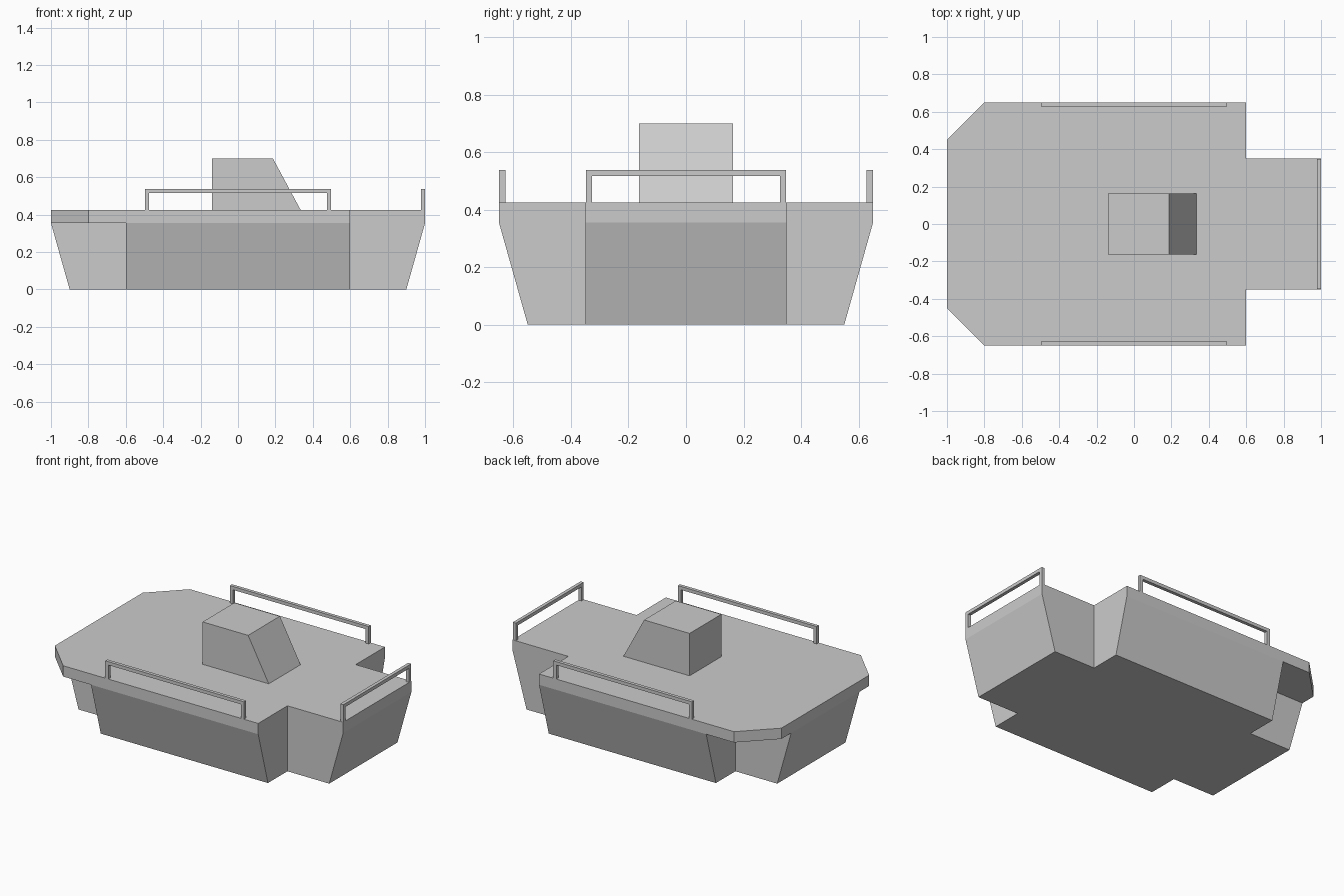
import bpy
import bmesh
from mathutils import Vector

if "Cube" in bpy.data.objects:
    bpy.data.objects.remove(bpy.data.objects["Cube"])

MID, DECK = 0.355, 0.425   # top of sloped sides, deck level


def finish(name, bm):
    bmesh.ops.remove_doubles(bm, verts=bm.verts, dist=1e-5)
    bmesh.ops.recalc_face_normals(bm, faces=bm.faces)
    mesh = bpy.data.meshes.new(name)
    bm.to_mesh(mesh)
    bm.free()
    obj = bpy.data.objects.new(name, mesh)
    bpy.context.collection.objects.link(obj)
    return obj


def ring(bm, pts, z):
    return [bm.verts.new((x, y, z)) for x, y in pts]


def bridge(bm, a, b):
    for i in range(len(a)):
        j = (i + 1) % len(a)
        bm.faces.new((a[i], a[j], b[j], b[i]))


def extrude_profile(name, pts, move):
    bm = bmesh.new()
    a = [bm.verts.new(p) for p in pts]
    b = [bm.verts.new(Vector(p) + Vector(move)) for p in pts]
    bm.faces.new(a)
    bm.faces.new(b)
    bridge(bm, a, b)
    return finish(name, bm)


def cross(hx, hy):
    half = [(-hx, 0.35), (-hx, -0.35), (-0.6, -0.35), (-0.6, -hy), (0.6, -hy), (0.6, -0.35)]
    return half + [(-x, -y) for x, y in half]


# hull: cross-shaped, flared sides, with an overhanging chamfered deck at one end
bm = bmesh.new()
bottom = ring(bm, cross(0.9, 0.55), 0)
middle = ring(bm, cross(1.0, 0.65), MID)
bridge(bm, bottom, middle)
bm.faces.new(bottom)
side = [(-1, -0.35), (-1, -0.45), (-0.8, -0.65), (-0.6, -0.65),
        (0.6, -0.65), (0.6, -0.35), (1, -0.35)]
outline = side + [(x, -y) for x, y in reversed(side)]
bridge(bm, ring(bm, outline, MID), top := ring(bm, outline, DECK))
bm.faces.new(top)
for s in (-1, 1):   # underside of the overhanging corners
    bm.faces.new(ring(bm, [(x, s * -y) for x, y in side[:4]] + [(-0.6, s * 0.35)], MID))
finish("hull", bm)

# cabin with sloped windscreen
cabin = [(-0.14, DECK), (0.335, DECK), (0.187, 0.70), (-0.14, 0.70)]
extrude_profile("cabin", [(x, -0.163, z) for x, z in cabin], (0, 0.326, 0))


# railings: square-section arches
def arch(half, t=0.022, top=0.538):
    return [(-half, DECK), (-half, top), (half, top), (half, DECK),
            (half - t, DECK), (half - t, top - t), (t - half, top - t), (t - half, DECK)]


for name, s in (("front_railing", -1), ("back_railing", 1)):
    extrude_profile(name, [(x, s * 0.65, z) for x, z in arch(0.498)], (0, -s * 0.022, 0))
extrude_profile("end_railing", [(1.0, y, z) for y, z in arch(0.348)], (-0.022, 0, 0))
